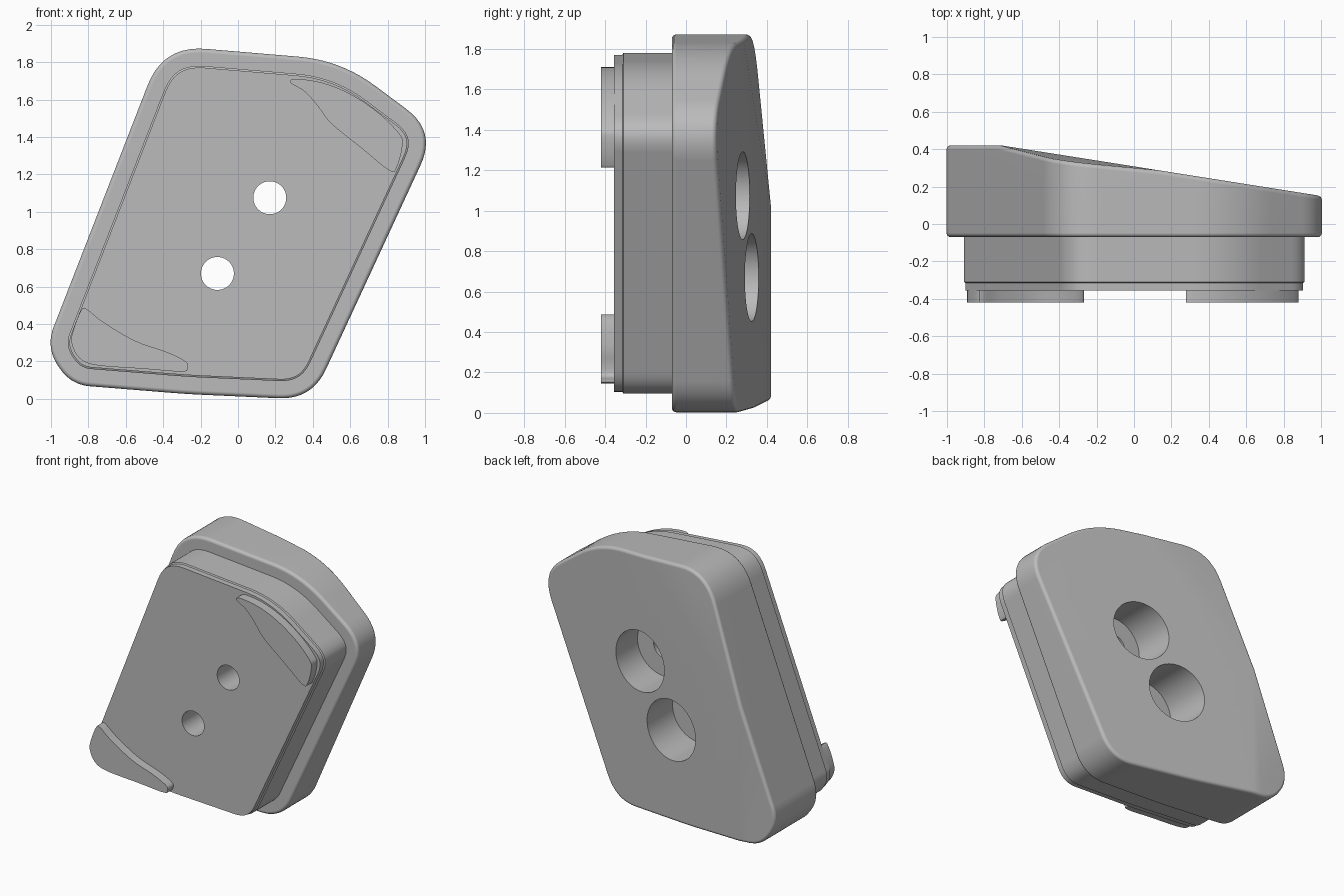
import bpy, bmesh, math
from mathutils import Vector

if "Cube" in bpy.data.objects:
    bpy.data.objects.remove(bpy.data.objects["Cube"], do_unlink=True)

grey = bpy.data.materials.new("plain grey")
grey.use_nodes = True
grey.diffuse_color = (0.5, 0.5, 0.5, 1)
grey.node_tree.nodes["Principled BSDF"].inputs["Base Color"].default_value = (0.5, 0.5, 0.5, 1)


def rounded_outline(corners, steps=10):
    """Polygon of (x, z, trim) with each corner replaced by a smooth arc."""
    points = []
    for i, (x, z, trim) in enumerate(corners):
        c = Vector((x, z))
        before = Vector(corners[i - 1][:2])
        after = Vector(corners[(i + 1) % len(corners)][:2])
        a = c + (before - c).normalized() * trim
        b = c + (after - c).normalized() * trim
        for k in range(steps + 1):
            t = k / steps
            points.append(a * (1 - t) ** 2 + c * 2 * t * (1 - t) + b * t ** 2)
    return points


def inset(points, distance):
    """Offset a clockwise outline inwards."""
    result = []
    for i, p in enumerate(points):
        d = (points[(i + 1) % len(points)] - points[i - 1]).normalized()
        result.append(p + Vector((d.y, -d.x)) * distance)
    return result


def smooth_loop(points, steps=5):
    """Closed Catmull-Rom curve through a few points."""
    pts = [Vector(p) for p in points]
    n, result = len(pts), []
    for i in range(n):
        a, b, c, d = (pts[(i + k) % n] for k in (-1, 0, 1, 2))
        for k in range(steps):
            t = k / steps
            result.append(0.5 * (2 * b + (c - a) * t + (2 * a - 5 * b + 4 * c - d) * t ** 2
                                 + (3 * b - a - 3 * c + d) * t ** 3))
    return result


def loft(name, rings, cuts=()):
    """Solid through (outline, y) rings, optionally trimmed by planes."""
    bm = bmesh.new()
    loops = [[bm.verts.new((p.x, y, p.y)) for p in outline] for outline, y in rings]
    for lower, upper in zip(loops, loops[1:]):
        for i in range(len(lower)):
            j = (i + 1) % len(lower)
            bm.faces.new((lower[i], lower[j], upper[j], upper[i]))
    bm.faces.new(loops[0])
    bm.faces.new(loops[-1])
    for point, normal in cuts:
        geom = bm.verts[:] + bm.edges[:] + bm.faces[:]
        cut = bmesh.ops.bisect_plane(bm, geom=geom, plane_co=point, plane_no=normal,
                                     clear_outer=True)["geom_cut"]
        edges = [e for e in cut if isinstance(e, bmesh.types.BMEdge) and e.is_boundary]
        bmesh.ops.contextual_create(bm, geom=edges)
    bmesh.ops.recalc_face_normals(bm, faces=bm.faces)
    mesh = bpy.data.meshes.new(name)
    bm.to_mesh(mesh)
    bm.free()
    mesh.materials.append(grey)
    obj = bpy.data.objects.new(name, mesh)
    bpy.context.collection.objects.link(obj)
    return obj


def circle(x, z, radius, sides=64):
    return [Vector((x + radius * math.cos(2 * math.pi * k / sides),
                    z + radius * math.sin(2 * math.pi * k / sides))) for k in range(sides)]


def finish(obj, cutters=(), bevel=0):
    bpy.ops.object.select_all(action="DESELECT")
    obj.select_set(True)
    bpy.context.view_layer.objects.active = obj
    if bevel:
        m = obj.modifiers.new("soft edge", "BEVEL")
        m.width, m.segments, m.limit_method = bevel, 4, "ANGLE"
        m.angle_limit = math.radians(40)
        bpy.ops.object.modifier_apply(modifier=m.name)
    for cutter in cutters:
        m = obj.modifiers.new("hole", "BOOLEAN")
        m.operation, m.solver, m.object = "DIFFERENCE", "EXACT", cutter
        bpy.ops.object.modifier_apply(modifier=m.name)
    bpy.ops.object.shade_smooth_by_angle(angle=math.radians(30))
    m = obj.modifiers.new("clean shading", "WEIGHTED_NORMAL")
    m.keep_sharp = True


# Stepped screw holes: narrow at the front, wide counterbore at the back
cutters = []
for x, z in ((0.17, 1.075), (-0.11, 0.67)):
    small, wide = circle(x, z, 0.088), circle(x, z, 0.217)
    cutter = loft("screw_hole_cutter", [(small, -0.6), (small, 0), (wide, 0), (wide, 0.7)])
    cutter.hide_render = True
    cutter.hide_viewport = False
    cutters.append(cutter)

# Slanted body with a sloping back
outline = rounded_outline([
    (-0.40, 1.89, 0.23), (0.55, 1.81, 0.23), (1.06, 1.43, 0.2), (0.395, -0.005, 0.18),
    (-0.27, 0.025, 0.1), (-0.89, 0.075, 0.1), (-1.03, 0.27, 0.125)])
body = loft("body", [(outline, -0.07), (outline, 0.42)], cuts=[
    ((0, 0.308, 0), (0.158, 1, 0)),
    ((-0.62, 0.40, 1.2), (0.1, 1, 0.06))])
finish(body, cutters, 0.022)

# Plug on the front with a slightly stepped tip
plug_outline, tip_outline = inset(outline, 0.092), inset(outline, 0.101)
plug = loft("front_plug", [(plug_outline, -0.06), (plug_outline, -0.31),
                           (tip_outline, -0.315), (tip_outline, -0.355)])
finish(plug, cutters)

# Raised corner pads on the plug face
upper = [(.28, 1.69), (.31, 1.71), (.45, 1.69), (.6, 1.63), (.75, 1.53), (.86, 1.42),
         (.88, 1.36), (.85, 1.24), (.81, 1.22), (.66, 1.34), (.5, 1.47), (.43, 1.56), (.36, 1.64)]
lower = [(-.84, .47), (-.81, .48), (-.72, .41), (-.55, .31), (-.38, .25), (-.28, .2),
         (-.27, .165), (-.3, .145), (-.5, .16), (-.76, .18), (-.85, .22), (-.89, .3), (-.88, .37)]
for name, points in (("upper_left_pad", upper), ("lower_right_pad", lower)):
    pad_outline = smooth_loop(points)
    finish(loft(name, [(pad_outline, -0.35), (pad_outline, -0.42)]))

# Remove the helpers
for cutter in cutters:
    bpy.data.objects.remove(cutter, do_unlink=True)
